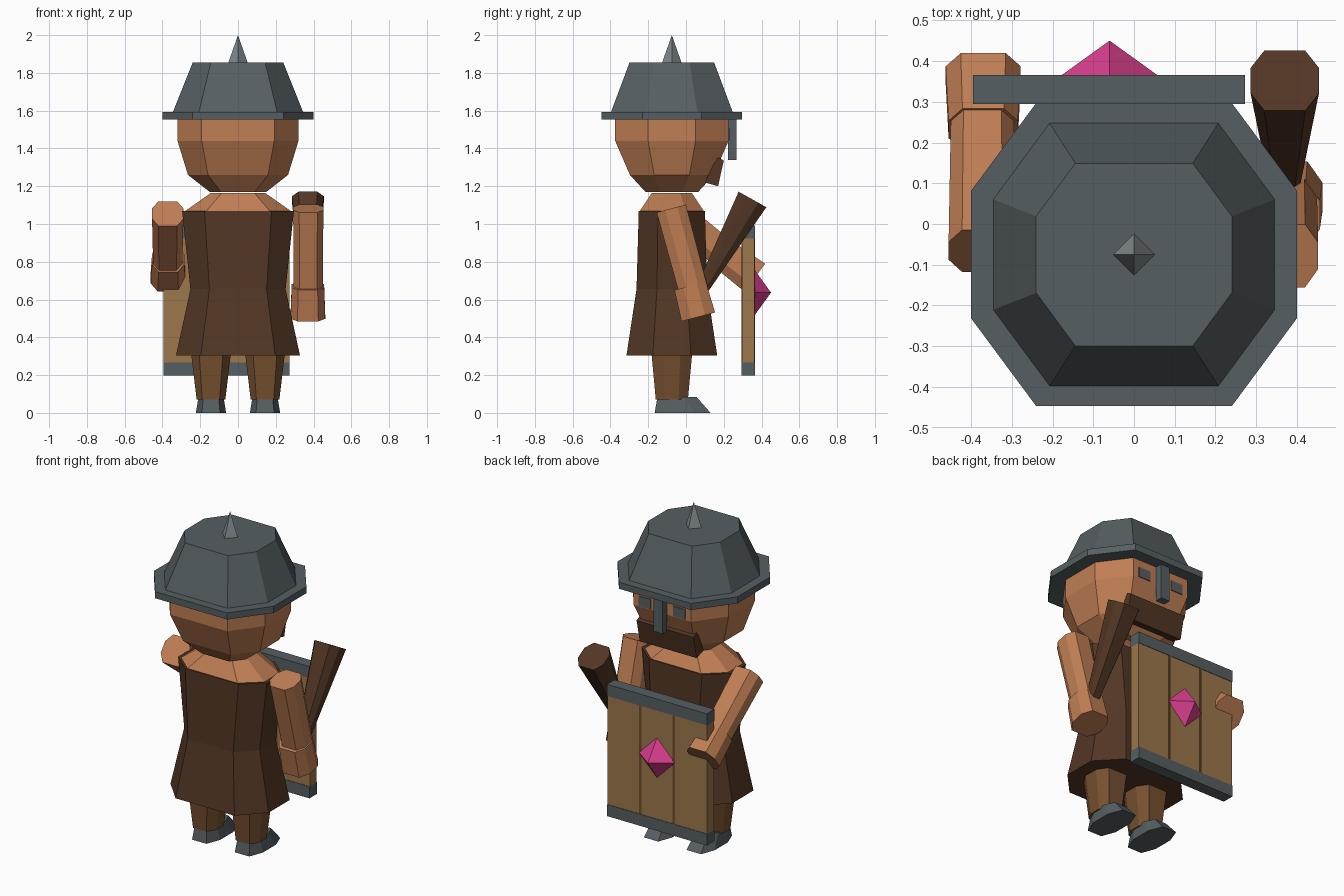
import bpy, bmesh, math
from mathutils import Matrix, Vector

if "Cube" in bpy.data.objects:
    bpy.data.objects.remove(bpy.data.objects["Cube"])

CY = -0.075  # body axis in y


def mat(name, r, g, b):
    m = bpy.data.materials.new(name)
    lin = lambda c: (c / 255 / 12.92) if c < 11 else ((c / 255 + 0.055) / 1.055) ** 2.4
    m.diffuse_color = (lin(r), lin(g), lin(b), 1)
    m.use_nodes = True
    m.node_tree.nodes["Principled BSDF"].inputs["Base Color"].default_value = m.diffuse_color
    return m


SKIN = mat("skin", 192, 126, 84)
STEEL = mat("dark_steel", 86, 95, 99)
SPIKE = mat("light_steel", 130, 138, 142)
DARK = mat("dark_brown", 82, 54, 36)
TROUSER = mat("trouser_brown", 118, 80, 48)
WOOD = mat("shield_wood", 158, 119, 76)
SEAM = mat("seam_brown", 108, 75, 43)
GEM = mat("pink_gem", 218, 62, 142)


def finish(name, bm, material):
    bmesh.ops.recalc_face_normals(bm, faces=bm.faces)
    me = bpy.data.meshes.new(name)
    bm.to_mesh(me)
    bm.free()
    me.materials.append(material)
    ob = bpy.data.objects.new(name, me)
    bpy.context.collection.objects.link(ob)
    return ob


def octagon(hx, hy):
    a, b = 0.6 * hx, 0.42 * hy
    return [(a, -hy), (hx, -b), (hx, b), (a, hy), (-a, hy), (-hx, b), (-hx, -b), (-a, -hy)]


def loft(name, rings, material, matrix=Matrix()):
    """Octagonal loft through rings of (cx, cy, z, half_x, half_y)."""
    bm = bmesh.new()
    loops = [[bm.verts.new(matrix @ Vector((cx + x, cy + y, z))) for x, y in octagon(hx, hy)]
             for cx, cy, z, hx, hy in rings]
    for lo, hi in zip(loops, loops[1:]):
        for i in range(8):
            j = (i + 1) % 8
            bm.faces.new((lo[i], lo[j], hi[j], hi[i]))
    bm.faces.new(loops[0][::-1])
    bm.faces.new(loops[-1])
    return finish(name, bm, material)


def limb(name, x, a, b, ra, rb, material):
    """Tapered octagonal bar between two (y, z) points."""
    dy, dz = b[0] - a[0], b[1] - a[1]
    m = Matrix.Translation((x, a[0], a[1])) @ Matrix.Rotation(math.atan2(-dy, dz), 4, 'X')
    return loft(name, [(0, 0, 0, ra, ra), (0, 0, math.hypot(dy, dz), rb, rb)], material, m)


def box(name, lo, hi, material):
    bm = bmesh.new()
    bmesh.ops.create_cube(bm, size=1)
    for v in bm.verts:
        v.co = [(l + h) / 2 + c * (h - l) for l, h, c in zip(lo, hi, v.co)]
    return finish(name, bm, material)


def pyramid(name, r, h, matrix, material):
    bm = bmesh.new()
    base = [bm.verts.new(matrix @ Vector(p)) for p in ((r, 0, 0), (0, r, 0), (-r, 0, 0), (0, -r, 0))]
    tip = bm.verts.new(matrix @ Vector((0, 0, h)))
    bm.faces.new(base[::-1])
    for i in range(4):
        bm.faces.new((base[i], base[(i + 1) % 4], tip))
    return finish(name, bm, material)


# Helmet
loft("helmet_brim", [(0, CY, 1.552, 0.40, 0.372), (0, CY, 1.592, 0.40, 0.372)], STEEL)
loft("helmet_dome", [(0, CY, 1.585, 0.348, 0.325), (0, CY, 1.855, 0.24, 0.224)], STEEL)
pyramid("helmet_spike", 0.051, 0.145, Matrix.Translation((0, CY, 1.855)), SPIKE)
box("nose_guard", (-0.03, 0.222, 1.34), (0.03, 0.267, 1.57), STEEL)

# Head, eyes and beard (the face looks towards +y)
loft("head", [(0, CY, 1.17, 0.15, 0.14), (0, CY, 1.26, 0.265, 0.222),
              (0, CY, 1.44, 0.32, 0.30), (0, CY, 1.64, 0.32, 0.30)], SKIN)
for s in (-1, 1):
    box("eye", (s * 0.115 - 0.04, 0.221, 1.445), (s * 0.115 + 0.04, 0.23, 1.505), STEEL)

bm = bmesh.new()
profile = [(0.165, 1.355), (0.20, 1.337), (0.17, 1.20), (0.10, 1.22)]
f = bm.faces.new([bm.verts.new((-0.19, y, z)) for y, z in profile])
ext = bmesh.ops.extrude_face_region(bm, geom=[f])
bmesh.ops.translate(bm, vec=(0.38, 0, 0), verts=[g for g in ext["geom"] if isinstance(g, bmesh.types.BMVert)])
finish("beard", bm, DARK)

# Body
loft("shoulders", [(0, CY, 1.06, 0.292, 0.175), (0, CY, 1.165, 0.143, 0.105)], SKIN)
loft("tunic", [(0, CY, 0.305, 0.328, 0.24), (0, CY, 0.655, 0.252, 0.187),
               (0, CY, 1.07, 0.296, 0.175)], DARK)

# Legs and shoes
for s in (-1, 1):
    x = s * 0.143
    loft("leg", [(x, CY, 0.07, 0.076, 0.085), (x, CY, 0.34, 0.108, 0.11)], TROUSER)
    loft("shoe", [(x, -0.018, 0, 0.08, 0.148), (x, -0.048, 0.085, 0.066, 0.103)], STEEL)

# Arm holding the club
limb("club_arm", 0.372, (-0.078, 1.082), (0.04, 0.645), 0.08, 0.077, SKIN)
limb("club_hand", 0.37, (0.022, 0.672), (0.065, 0.508), 0.086, 0.092, SKIN)
limb("club", 0.37, (0.052, 0.595), (0.352, 1.13), 0.027, 0.084, DARK)

# Arm holding the shield
limb("shield_arm", -0.372, (-0.066, 1.055), (0.26, 0.795), 0.083, 0.077, SKIN)
limb("shield_hand", -0.37, (0.232, 0.815), (0.364, 0.716), 0.085, 0.092, SKIN)

# Shield
x0, x1, y0, y1, z0, z1, band = -0.395, 0.272, 0.297, 0.363, 0.197, 0.993, 0.07
box("shield_board", (x0, y0, z0 + band), (x1, y1, z1 - band), WOOD)
for z in (z0, z1 - band):
    box("shield_band", (x0, y0 - 0.003, z), (x1, y1 + 0.003, z + band), STEEL)
for t in (1 / 3, 2 / 3):
    x = x0 + (x1 - x0) * t
    box("plank_seam", (x - 0.008, y0 - 0.002, z0 + band), (x + 0.008, y1 + 0.002, z1 - band), SEAM)
pyramid("shield_gem", 0.122, 0.088,
        Matrix.Translation((-0.06, 0.362, 0.637)) @ Matrix.Rotation(-math.pi / 2, 4, 'X'), GEM)
